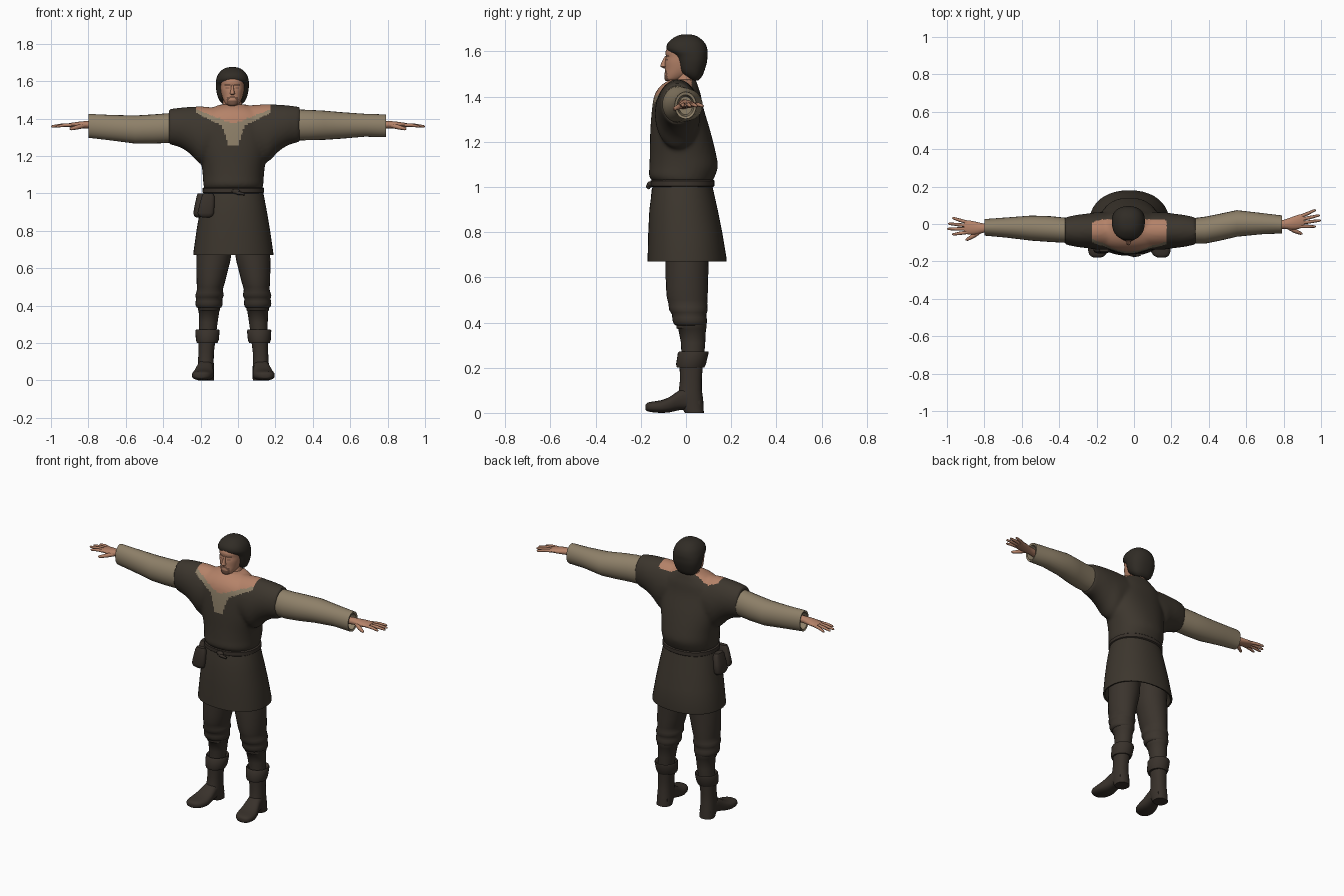
import bpy, bmesh, math
from mathutils import Vector

CX = -0.025  # body centre line


def material(name, rgb):
    m = bpy.data.materials.new(name)
    m.diffuse_color = (*rgb, 1)
    return m


CLOTH = material("dark_brown_cloth", (0.046, 0.037, 0.027))
TROUSER = material("trouser_brown", (0.043, 0.034, 0.026))
LEATHER = material("boot_leather", (0.040, 0.031, 0.024))
LINEN = material("tan_linen", (0.27, 0.215, 0.14))
SKIN = material("skin", (0.46, 0.225, 0.14))
HAIR = material("dark_hair", (0.030, 0.025, 0.019))
STUBBLE = material("stubble", (0.17, 0.085, 0.055))


def finish(ob, mat, angle=50):
    ob.data.materials.clear()
    ob.data.materials.append(mat)
    bpy.ops.object.select_all(action='DESELECT')
    ob.select_set(True)
    bpy.context.view_layer.objects.active = ob
    bpy.ops.object.shade_smooth_by_angle(angle=math.radians(angle))
    return ob


def to_object(name, bm, mat):
    bmesh.ops.recalc_face_normals(bm, faces=bm.faces)
    me = bpy.data.meshes.new(name)
    bm.to_mesh(me)
    bm.free()
    ob = bpy.data.objects.new(name, me)
    bpy.context.collection.objects.link(ob)
    return finish(ob, mat)


def smooth_rings(rings, sub):
    """Catmull-Rom interpolation between rings"""
    out, n = [], len(rings)
    for i in range(n - 1):
        a, b, c, d = (Vector(rings[min(max(k, 0), n - 1)]) for k in (i - 1, i, i + 1, i + 2))
        for s in range(sub):
            t = s / sub
            out.append(0.5 * (2 * b + (c - a) * t + (2 * a - 5 * b + 4 * c - d) * t * t
                              + (3 * b - a - 3 * c + d) * t ** 3))
    return out + [Vector(rings[-1])]


def loft(name, rings, axis, mat, sub=1, seg=24, power=2.0):
    """Closed loft; ring = (position on axis, centre1, radius1, centre2, radius2)"""
    bm, loops = bmesh.new(), []
    for t, c1, r1, c2, r2 in smooth_rings(rings, sub):
        loop = []
        for k in range(seg):
            a = 2 * math.pi * k / seg
            ca, sa = math.cos(a), math.sin(a)
            u = c1 + r1 * math.copysign(abs(ca) ** (2 / power), ca)
            v = c2 + r2 * math.copysign(abs(sa) ** (2 / power), sa)
            loop.append(bm.verts.new({'x': (t, u, v), 'y': (u, t, v), 'z': (u, v, t)}[axis]))
        loops.append(loop)
    for p, q in zip(loops, loops[1:]):
        for k in range(seg):
            bm.faces.new((p[k], p[(k + 1) % seg], q[(k + 1) % seg], q[k]))
    bm.faces.new(loops[0])
    bm.faces.new(loops[-1])
    return to_object(name, bm, mat)


def upright(name, rows, mat, cx=CX, **kw):
    """Vertical loft; row = (z, half width, front y, back y)"""
    return loft(name, [(z, cx, r, (f + b) / 2, (b - f) / 2) for z, r, f, b in rows], 'z', mat, **kw)


def blob(name, loc, size, mat, rot=0.0):
    bm = bmesh.new()
    bmesh.ops.create_uvsphere(bm, u_segments=16, v_segments=10, radius=1)
    ob = to_object(name, bm, mat)
    ob.location, ob.scale, ob.rotation_euler = loc, size, (0, rot, 0)
    return ob


def tube(name, pts, radii, mat, seg=8):
    """Tapered tube through points"""
    bm, loops = bmesh.new(), []
    pts = [Vector(p) for p in pts]
    for i, p in enumerate(pts):
        d = (pts[min(i + 1, len(pts) - 1)] - pts[max(i - 1, 0)]).to_track_quat('Z', 'Y')
        loops.append([bm.verts.new(p + d @ Vector((math.cos(2 * math.pi * k / seg) * radii[i],
                                                   math.sin(2 * math.pi * k / seg) * radii[i], 0)))
                      for k in range(seg)])
    for p, q in zip(loops, loops[1:]):
        for k in range(seg):
            bm.faces.new((p[k], p[(k + 1) % seg], q[(k + 1) % seg], q[k]))
    bm.faces.new(loops[0])
    bm.faces.new(loops[-1])
    return to_object(name, bm, mat)


def paint(ob, mats, rule):
    for m in mats:
        ob.data.materials.append(m)
    for p in ob.data.polygons:
        p.material_index = rule(p.center, p.normal)


# Tunic: chest and wide shoulders fused into one skin
chest = upright("tunic", [(1.02, .153, -.14, .115), (1.045, .16, -.163, .127), (1.09, .163, -.162, .141),
                          (1.15, .17, -.16, .132), (1.25, .19, -.158, .107), (1.35, .2, -.15, .077),
                          (1.41, .18, -.138, .065), (1.45, .13, -.11, .052), (1.475, .07, -.07, .045)],
                CLOTH, sub=4, seg=40, power=2.2)
half = [(.35, .072, 1.356, .094), (.29, .085, 1.352, .106), (.235, .092, 1.336, .126),
        (.175, .1, 1.31, .155), (.1, .1, 1.32, .14)]
rows = [(-x, y, z, r) for x, y, z, r in half] + half[::-1]
yoke = loft("yoke", [(x + CX + .005, -.037, ry, cz + .012 * (x > 0), rz) for x, ry, cz, rz in rows],
            'x', CLOTH, sub=4, seg=32)
bpy.ops.object.select_all(action='DESELECT')
yoke.select_set(True)
chest.select_set(True)
bpy.context.view_layer.objects.active = chest
bpy.ops.object.join()
rm = chest.modifiers.new("fuse", 'REMESH')
rm.mode, rm.voxel_size = 'VOXEL', 0.010
sm = chest.modifiers.new("soften", 'SMOOTH')
sm.factor, sm.iterations = 0.5, 5
fused = bpy.data.meshes.new_from_object(chest.evaluated_get(bpy.context.evaluated_depsgraph_get()))
chest.modifiers.clear()
chest.data = fused
finish(chest, CLOTH)


def neckline(c, n):
    dx = abs(c.x - CX)
    if c.y > 0.025 or dx > 0.2:
        return 0
    if c.z > 1.37 + 0.4 * dx:
        return 2
    edge = 1.36 + (dx - .06) * .5 if dx > .06 else 1.255 + max(0, dx - .025) * 3
    return 1 if c.z > edge and c.y < 0 else 0


paint(chest, [LINEN, SKIN], neckline)

# Skirt of the tunic, with a hollow hem
upright("tunic_skirt", [(1.03, .152, -.14, .112), (.99, .163, -.15, .12), (.9, .18, -.162, .14),
                        (.8, .197, -.167, .16), (.68, .214, -.17, .18), (.67, .214, -.17, .178),
                        (.672, .204, -.16, .168), (.8, .16, -.13, .13)], CLOTH, seg=40, power=2.2)

# Belt with knot, tails and pouches
upright("belt", [(1.0, .158, -.15, .12), (1.005, .165, -.157, .126), (1.027, .164, -.157, .126),
                 (1.032, .157, -.15, .12)], LEATHER, seg=40, power=2.2)
blob("belt_knot", (-.01, -.16, 1.01), (.022, .014, .014), LEATHER)
tube("belt_tail", [(-.03, -.158, 1.015), (0, -.168, 1.002), (.035, -.165, .995)], [.008, .01, .006], LEATHER)
for name, x, y, z, w, d in (("front_pouch", -.16, -.135, .94, .042, .022),
                            ("side_pouch", -.2, -.035, .94, .026, .05)):
    loft(name, [(z + h, x - .012 * k, w * s, y, d * s) for h, s, k in
                ((.06, .6, 0), (.045, .8, 0), (0, .95, .5), (-.045, 1.05, 1), (-.062, .85, 1), (-.07, .4, 1))],
         'z', LEATHER, power=3)

# Sleeves: (x, y centre, y radius, z centre, z radius)
loft("left_sleeve", [(-.32, -.037, .066, 1.352, .08), (-.45, -.027, .069, 1.344, .078),
                     (-.55, -.022, .067, 1.341, .075), (-.68, -.019, .054, 1.351, .068),
                     (-.79, -.018, .045, 1.36, .064), (-.8, -.018, .044, 1.36, .063),
                     (-.797, -.018, .036, 1.36, .052), (-.76, -.018, .03, 1.36, .04)], 'x', LINEN)
loft("right_sleeve", [(.3, -.037, .066, 1.366, .083), (.38, -.033, .072, 1.365, .081),
                      (.46, -.017, .072, 1.364, .078), (.55, .003, .071, 1.363, .071),
                      (.68, .002, .057, 1.364, .061), (.78, -.002, .049, 1.361, .061),
                      (.79, -.002, .048, 1.361, .06), (.787, -.002, .038, 1.36, .048),
                      (.75, -.002, .03, 1.36, .04)], 'x', LINEN)

# Hands: wrist and palm, four fingers and a thumb
for side, name, wy, slope in ((-1, "left", -.022, .04), (1, "right", -.002, .17)):
    def at(x, y, z):
        return (side * x, wy + y + slope * (x - .8), z)
    loft(name + "_palm", [(side * x, wy + slope * (x - .8) + c, ry, z, rz) for x, c, ry, z, rz in
                          ((.74, 0, .024, 1.365, .021), (.8, 0, .024, 1.367, .02), (.84, -.002, .033, 1.366, .018),
                           (.88, 0, .038, 1.365, .014), (.908, .002, .034, 1.364, .01))],
         'x', SKIN, sub=2, seg=16)
    for i, (y, tip, fan) in enumerate(((-.026, .972, -.014), (-.008, .998, -.004), (.01, .993, .006), (.027, .972, .02))):
        tube(f"{name}_finger_{i + 1}", [at(.89, y, 1.365), at((.89 + tip) / 2, y + fan / 2, 1.364),
                                        at(tip - .006, y + fan, 1.358), at(tip, y + fan, 1.356)],
             [.0095, .009, .0065, .003], SKIN)
    tube(name + "_thumb", [at(.825, -.018, 1.362), at(.86, -.045, 1.353), at(.893, -.065, 1.345), at(.9, -.068, 1.344)],
         [.013, .012, .008, .003], SKIN)

# Neck and face
upright("neck", [(1.38, .07, -.085, .045), (1.45, .06, -.06, .045), (1.485, .05, -.045, .045), (1.54, .05, -.045, .05)],
        SKIN, cx=-.03, sub=2)
face = upright("face", [(1.468, .018, -.088, -.05), (1.476, .033, -.094, -.02), (1.495, .046, -.095, .02),
                        (1.52, .056, -.093, .05), (1.55, .062, -.093, .06), (1.575, .064, -.089, .06),
                        (1.6, .064, -.09, .06), (1.63, .055, -.075, .05)], SKIN, cx=-.03, sub=5, seg=56, power=2.2)


def beard(c, n):
    dx, dz = abs(c.x + .03), c.z - 1.508
    if n.y > -.2:
        return 0
    moustache = dx < .028 and .004 < dz - .0 + dx * .35 < .015
    goatee = (dx < .02 and dz < -.012) or (.02 < dx < .03 and dz < .006)
    brow = .012 < dx < .042 and 1.575 < c.z < 1.583
    eye = .016 < dx < .034 and 1.558 < c.z < 1.566
    return 1 if moustache or goatee or brow or eye else 0


paint(face, [STUBBLE], beard)
loft("nose", [(1.525, -.03, .006, -.092, .008), (1.532, -.03, .014, -.095, .019), (1.54, -.03, .011, -.094, .019),
              (1.565, -.03, .007, -.09, .012), (1.58, -.03, .006, -.084, .008)], 'z', SKIN, seg=12)

# Bowl-shaped hair, open around the face
upright("hair", [(1.472, .04, .02, .055), (1.485, .06, 0, .068), (1.51, .076, -.03, .08), (1.55, .086, -.042, .092),
                 (1.58, .088, -.055, .095), (1.605, .087, -.084, .095), (1.635, .077, -.082, .085),
                 (1.66, .055, -.055, .06), (1.672, .03, -.03, .035), (1.675, .008, -.005, .012)],
        HAIR, cx=-.03, sub=3, seg=32, power=2.3)

# Legs: trousers, calf wraps, boot cuffs and boots, mirrored about the centre line
for side, name in ((-1, "left"), (1, "right")):
    def leg(part, rows, mat, **kw):
        loft(f"{name}_{part}", [(z, CX + side * o, r, (f + b) / 2, (b - f) / 2) for z, o, r, f, b in rows],
             'z', mat, **kw)
    leg("trouser", [(.8, .1, .09, -.09, .1), (.67, .104, .093, -.09, .1), (.6, .112, .086, -.09, .098),
                    (.52, .121, .075, -.086, .096), (.485, .125, .069, -.078, .094), (.455, .127, .076, -.074, .096),
                    (.435, .129, .07, -.062, .09), (.41, .13, .073, -.06, .093), (.39, .13, .066, -.05, .09),
                    (.385, .13, .05, -.035, .08)], TROUSER, sub=2)
    leg("calf_wrap", [(.41, .13, .06, -.042, .091), (.375, .13, .06, -.042, .091), (.37, .13, .055, -.034, .088),
                      (.31, .134, .05, -.022, .085), (.25, .138, .046, -.02, .08)], TROUSER)
    leg("boot_cuff", [(.255, .138, .045, -.02, .08), (.272, .138, .061, -.03, .099), (.265, .138, .065, -.036, .1),
                      (.215, .139, .061, -.044, .088), (.2, .14, .055, -.04, .08), (.2, .14, .04, -.02, .07)], LEATHER)
    leg("boot_shaft", [(.23, .14, .046, -.03, .076), (.15, .145, .041, -.026, .07), (.1, .147, .042, -.032, .07),
                       (.06, .147, .044, -.04, .076), (.0, .147, .043, -.005, .079)], LEATHER, power=2.3)
    # Foot runs forward, toes turned out: (y, offset, half width, bottom, top)
    loft(name + "_boot_foot", [(y, CX + side * o, r, (lo + hi) / 2, (hi - lo) / 2) for y, o, r, lo, hi in
                               ((.06, .147, .036, .01, .07), (.01, .149, .041, .012, .11), (-.03, .152, .045, .012, .1),
                                (-.07, .158, .053, .003, .072), (-.11, .163, .058, 0, .056),
                                (-.15, .168, .051, .003, .05), (-.172, .171, .036, .008, .044),
                                (-.18, .172, .015, .014, .034))], 'y', LEATHER, sub=2, power=2.6)
